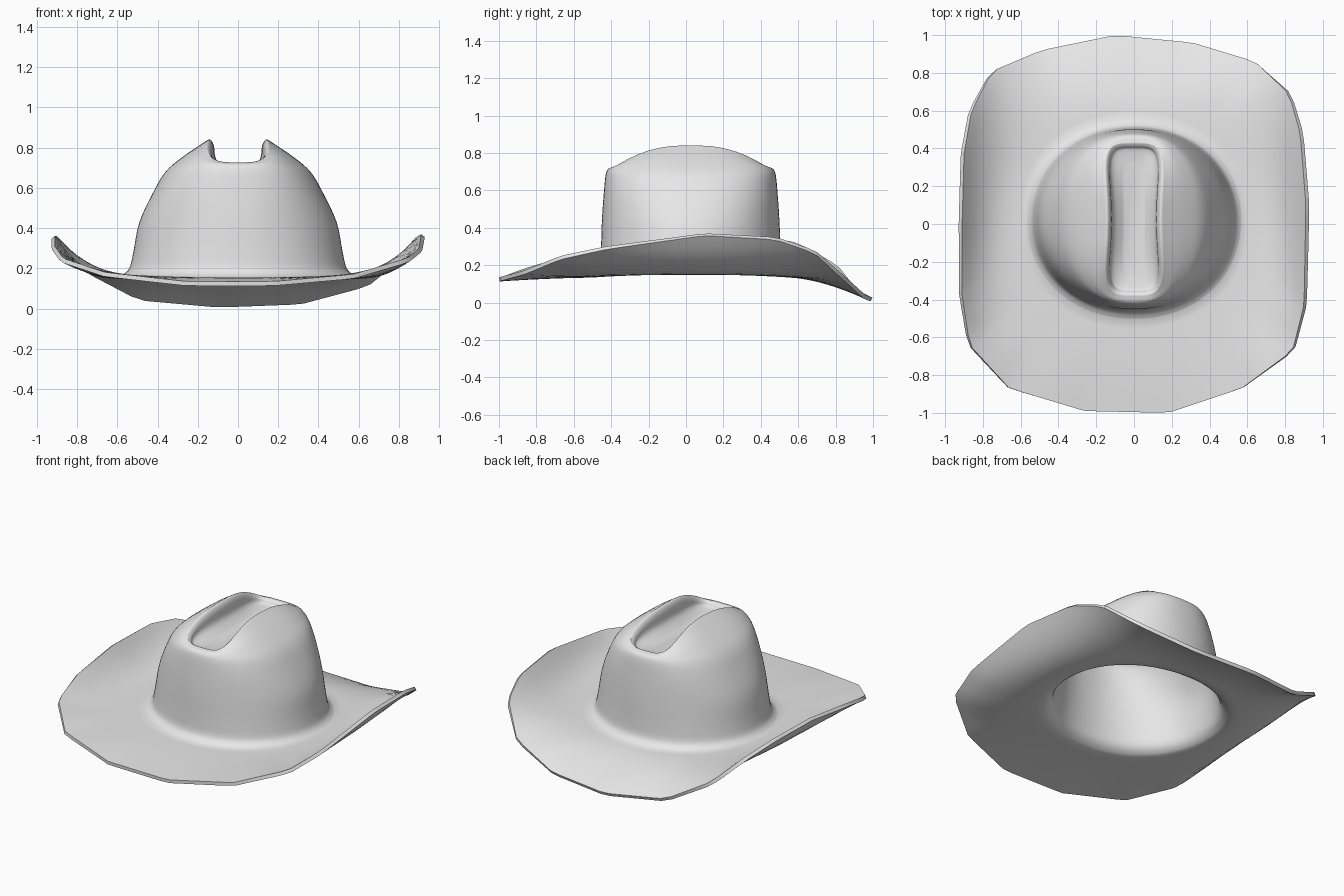
import bpy
import bmesh
from math import sin, cos, tau, atan2, copysign

cube = bpy.data.objects.get("Cube")
if cube:
    bpy.data.objects.remove(cube, do_unlink=True)

SIDES = 96       # points around every ring
STEPS = 4        # rings between two profile rows
CENTRE_Y = 0.025
THICKNESS = 0.022

# Brim outline, anticlockwise: x, y, z
RIM = [(0.91, 0.1, 0.37), (0.88, 0.48, 0.35), (0.82, 0.69, 0.28), (0.64, 0.86, 0.13),
       (0.31, 0.96, 0.04), (-0.1, 1, 0.025), (-0.49, 0.92, 0.06), (-0.75, 0.81, 0.2),
       (-0.86, 0.6, 0.32), (-0.9, 0.37, 0.36), (-0.91, 0, 0.36), (-0.91, -0.38, 0.31),
       (-0.87, -0.64, 0.25), (-0.66, -0.87, 0.18), (-0.26, -0.99, 0.135),
       (0.18, -1, 0.135), (0.57, -0.87, 0.17), (0.84, -0.67, 0.25), (0.9, -0.43, 0.3)]

# Crown rows: half width, half depth, squareness, side height, end height, waist
CROWN = [(0.57, 0.53, 2.1, 0.17, 0.155, 0),
         (0.54, 0.49, 2.1, 0.2, 0.19, 0),
         (0.52, 0.48, 2.1, 0.28, 0.28, 0),
         (0.49, 0.475, 2.1, 0.43, 0.43, 0),
         (0.42, 0.465, 2.3, 0.58, 0.58, 0),
         (0.36, 0.455, 2.4, 0.68, 0.68, 0),
         (0.28, 0.44, 2.6, 0.75, 0.715, 0.05),
         (0.17, 0.41, 3.4, 0.825, 0.725, 0.2),
         (0.14, 0.4, 3.8, 0.84, 0.725, 0.3),
         (0.12, 0.385, 4, 0.81, 0.715, 0.35),
         (0.108, 0.37, 4, 0.74, 0.7, 0.35),
         (0.05, 0.3, 4, 0.69, 0.69, 0.2)]


def catmull(a, b, c, d, t):
    return 0.5 * (2 * b + (c - a) * t + (2 * a - 5 * b + 4 * c - d) * t ** 2
                  + (3 * b - a - 3 * c + d) * t ** 3)


def crown_row(pos):
    i = min(int(pos), len(CROWN) - 2)
    rows = [CROWN[max(0, min(len(CROWN) - 1, i + k))] for k in (-1, 0, 1, 2)]
    return [catmull(*values, pos - i) for values in zip(*rows)]


def crown_point(row, angle):
    rx, ry, power, z_side, z_end, waist = row
    u = copysign(abs(cos(angle)) ** (2 / power), cos(angle))
    v = copysign(abs(sin(angle)) ** (2 / power), sin(angle))
    z = z_end + (z_side - z_end) * (1 - abs(v) ** 2.4)
    return (rx * u * (1 + waist * v * v), ry * v + CENTRE_Y, z)


def rim_point(angle):
    for i, a in enumerate(RIM):
        b = RIM[(i + 1) % len(RIM)]
        start = atan2(a[1], a[0])
        span = (atan2(b[1], b[0]) - start) % tau
        offset = (angle - start) % tau
        if offset <= span:
            return [p + (q - p) * offset / span for p, q in zip(a, b)]


def brim_point(f, angle):
    # f runs from the foot of the crown (0) to the rim (1)
    foot = crown_point(CROWN[0], angle)
    rim = rim_point(angle)
    curl = f ** (1.6 + 1.2 * abs(cos(angle)))
    return (foot[0] + (rim[0] - foot[0]) * f,
            foot[1] + (rim[1] - foot[1]) * f,
            foot[2] + (rim[2] - foot[2]) * curl)


# Felt sheet: rings from the rim inward, up the crown and into the crease
bm = bmesh.new()
angles = [tau * i / SIDES for i in range(SIDES)]
rings = []
for k in range(10, 0, -1):
    rings.append([bm.verts.new(brim_point(k / 10, a)) for a in angles])
for k in range((len(CROWN) - 1) * STEPS + 1):
    row = crown_row(k / STEPS)
    rings.append([bm.verts.new(crown_point(row, a)) for a in angles])
for outer, inner in zip(rings, rings[1:]):
    for i in range(SIDES):
        j = (i + 1) % SIDES
        bm.faces.new((outer[i], outer[j], inner[j], inner[i]))
bm.faces.new(rings[-1])

mesh = bpy.data.meshes.new("hat_crown_and_brim")
bm.to_mesh(mesh)
bm.free()
hat = bpy.data.objects.new("hat_crown_and_brim", mesh)
bpy.context.collection.objects.link(hat)

# Felt colour
felt = bpy.data.materials.new("light_grey_felt")
felt.use_nodes = True
colour = (0.8, 0.8, 0.8, 1)
felt.diffuse_color = colour
felt.node_tree.nodes["Principled BSDF"].inputs["Base Color"].default_value = colour
mesh.materials.append(felt)

# Felt thickness, added below the brim and inside the crown
bpy.ops.object.select_all(action="DESELECT")
hat.select_set(True)
bpy.context.view_layer.objects.active = hat
solid = hat.modifiers.new("felt_thickness", "SOLIDIFY")
solid.thickness = THICKNESS
solid.offset = -1
bpy.ops.object.modifier_apply(modifier=solid.name)
bpy.ops.object.shade_smooth_by_angle(angle=0.8)
